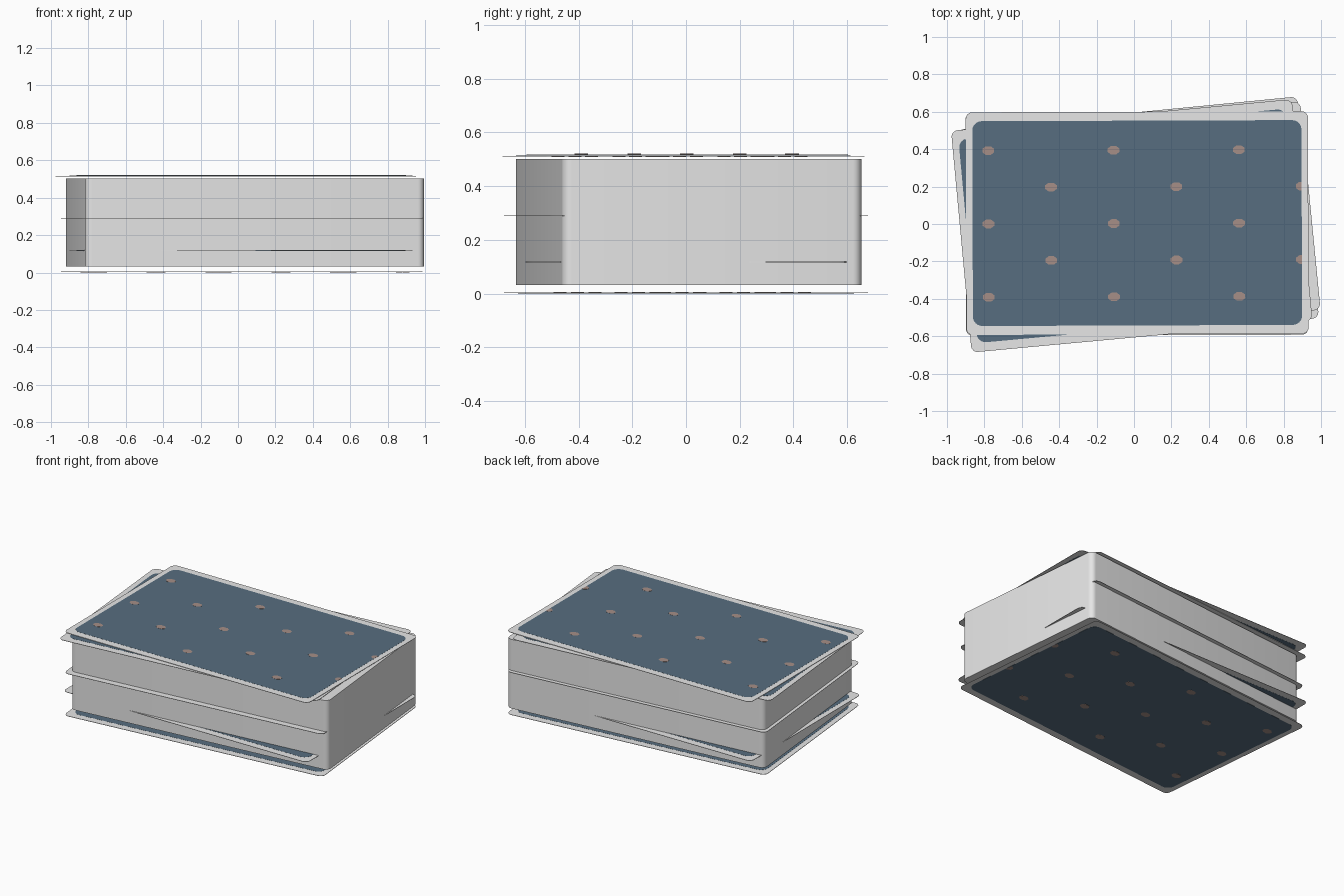
import bpy, bmesh, math

if "Cube" in bpy.data.objects:
    bpy.data.objects.remove(bpy.data.objects["Cube"])


def material(name, rgb):
    m = bpy.data.materials.new(name)
    m.diffuse_color = (*rgb, 1)
    m.use_nodes = True
    m.node_tree.nodes["Principled BSDF"].inputs["Base Color"].default_value = m.diffuse_color
    return m


WHITE = material("card_white", (0.8, 0.8, 0.8))
BLUE = material("back_blue", (0.095, 0.155, 0.215))
TAN = material("dot_tan", (0.38, 0.275, 0.245))


def rounded(w, h, r, n=6):
    """Outline of a rounded rectangle, counter-clockwise."""
    pts = []
    for i, (sx, sy) in enumerate(((1, 1), (-1, 1), (-1, -1), (1, -1))):
        for k in range(n + 1):
            a = math.pi / 2 * (i + k / n)
            pts.append((sx * (w / 2 - r) + r * math.cos(a),
                        sy * (h / 2 - r) + r * math.sin(a)))
    return pts


def prism(bm, pts, z0, z1, mat=0):
    low = [bm.verts.new((x, y, z0)) for x, y in pts]
    top = [bm.verts.new((x, y, z1)) for x, y in pts]
    faces = [bm.faces.new(low[::-1]), bm.faces.new(top)]
    for i in range(len(pts)):
        j = (i + 1) % len(pts)
        faces.append(bm.faces.new((low[i], low[j], top[j], top[i])))
    for f in faces:
        f.material_index = mat


def finish(bm, name, loc, deg):
    me = bpy.data.meshes.new(name)
    bm.to_mesh(me)
    bm.free()
    ob = bpy.data.objects.new(name, me)
    bpy.context.collection.objects.link(ob)
    for m in (WHITE, BLUE, TAN):
        me.materials.append(m)
    ob.location = loc
    ob.rotation_euler.z = math.radians(deg)
    bpy.ops.object.select_all(action='DESELECT')
    ob.select_set(True)
    bpy.context.view_layer.objects.active = ob
    bpy.ops.object.shade_smooth_by_angle(angle=math.radians(30))


# Dot pattern: staggered rows, cut off at the panel edge
DOTS = []
for row in range(5):
    for col in range(3):
        DOTS.append((-0.795 + 0.67 * col + (0.335 if row % 2 else 0), 0.39 - 0.196 * row))


def card(name, x, y, z, deg):
    bm = bmesh.new()
    prism(bm, rounded(1.83, 1.19, 0.035), -0.0012, 0.0012)
    # printed panel on both sides
    prism(bm, rounded(1.76, 1.095, 0.05), -0.0018, 0.0018, 1)
    for dx, dy in DOTS:
        pts = []
        for k in range(8):
            a = math.tau * (k + 0.5) / 8
            pts.append((min(0.88 - 0.0001 * k, dx + 0.034 * math.cos(a)),
                        dy + 0.025 * math.sin(a)))
        prism(bm, pts, -0.0024, 0.0024, 2)
    finish(bm, name, (x, y, z), deg)


# Solid deck block
bm = bmesh.new()
prism(bm, rounded(1.82, 1.12, 0.035), 0.033, 0.502)
finish(bm, "deck_block", (0.037, 0.01, 0), 5.6)

# Loose cards sticking out of the deck
card("bottom_card", 0.02, 0.0, 0.0035, 5.6)
card("lower_card", 0.015, 0.0, 0.118, 0.2)
card("middle_card", 0.02, 0.0, 0.29, 5.6)
card("upper_card", -0.012, -0.01, 0.512, 5.3)
card("top_card", 0.017, 0.005, 0.519, 0.2)
